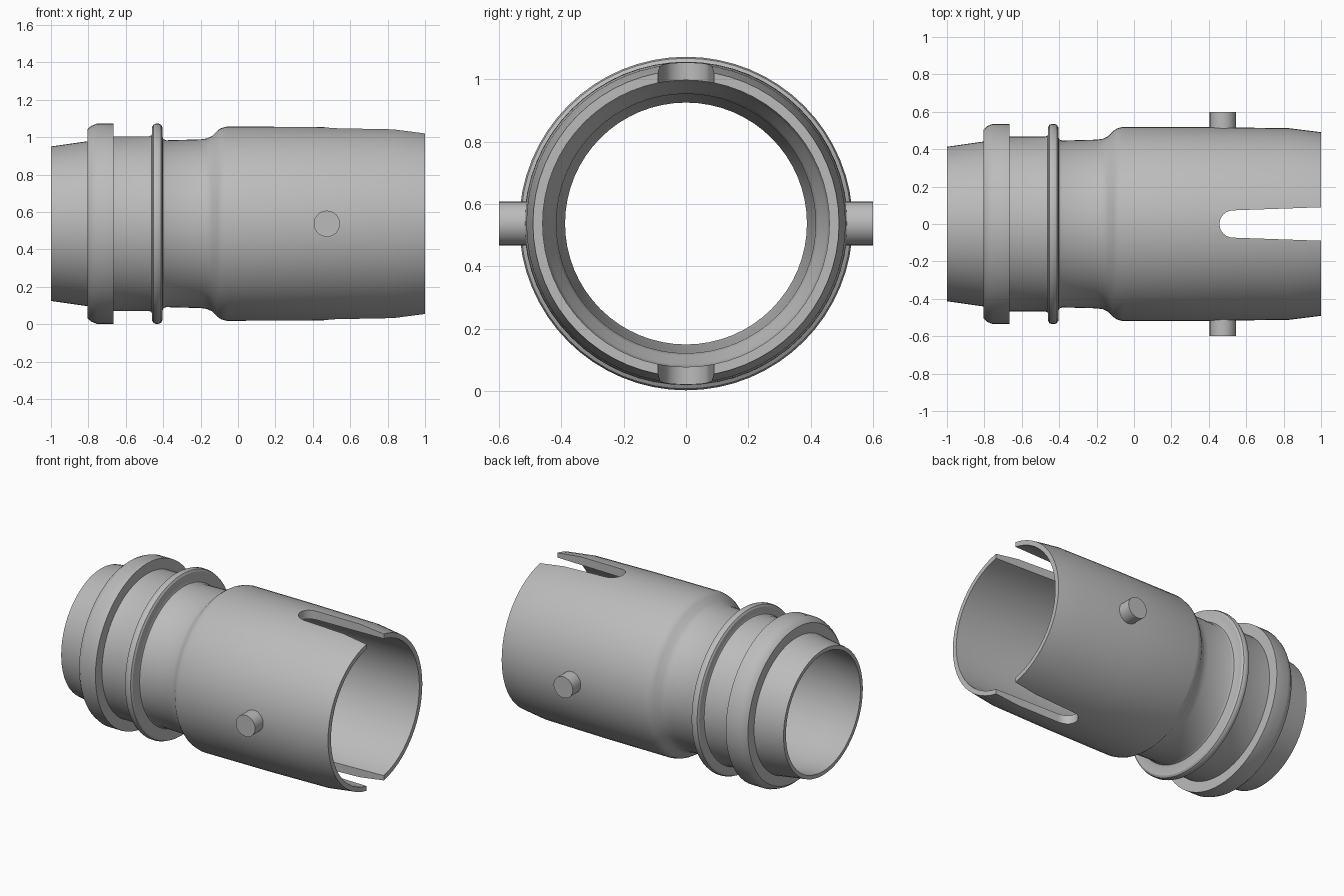
import bpy, bmesh, math
from mathutils import Matrix

if "Cube" in bpy.data.objects:
    bpy.data.objects.remove(bpy.data.objects["Cube"], do_unlink=True)

AXIS_Z = 0.537
SEGMENTS = 64

grey = bpy.data.materials.new("plain grey")
grey.use_nodes = True
grey.diffuse_color = (0.5, 0.5, 0.5, 1)
grey.node_tree.nodes["Principled BSDF"].inputs["Base Color"].default_value = (0.5, 0.5, 0.5, 1)


def make_object(name, bm):
    bmesh.ops.recalc_face_normals(bm, faces=bm.faces)
    mesh = bpy.data.meshes.new(name)
    bm.to_mesh(mesh)
    bm.free()
    mesh.materials.append(grey)
    obj = bpy.data.objects.new(name, mesh)
    bpy.context.collection.objects.link(obj)
    return obj


def smooth(obj):
    bpy.ops.object.select_all(action="DESELECT")
    obj.select_set(True)
    bpy.context.view_layer.objects.active = obj
    bpy.ops.object.shade_smooth_by_angle(angle=math.radians(30))


# Outer profile from the narrow end to the slotted end, as (x, radius)
outer = [(-1, .413), (-.805, .441), (-.805, .505), (-.785, .523), (-.755, .535),
         (-.665, .535), (-.665, .467), (-.475, .467), (-.463, .472), (-.459, .482),
         (-.459, .518), (-.452, .53), (-.44, .535), (-.425, .535), (-.412, .53),
         (-.405, .518), (-.405, .468), (-.4, .453), (-.385, .446), (-.2, .451),
         (-.165, .456), (-.14, .468), (-.11, .498), (-.09, .511), (-.06, .519),
         (.4, .518), (.83, .512), (1, .491)]
# Bore profile back from the slotted end
bore = [(1, .46), (-.05, .46), (-.09, .452), (-.13, .425), (-.17, .416),
        (-.805, .41), (-1, .388)]

# Sleeve: closed profile spun about the x axis
bm = bmesh.new()
rings = []
for x, r in outer + bore:
    rings.append([bm.verts.new((x, r * math.sin(a), AXIS_Z + r * math.cos(a)))
                  for a in (math.tau * i / SEGMENTS for i in range(SEGMENTS))])
for k, ring in enumerate(rings):
    nxt = rings[(k + 1) % len(rings)]
    for i in range(SEGMENTS):
        j = (i + 1) % SEGMENTS
        bm.faces.new((ring[i], ring[j], nxt[j], nxt[i]))
sleeve = make_object("sleeve", bm)

# Slot cutter: round-ended, widening plan passing through top and bottom
bm = bmesh.new()
plan = [(1.1, .093)]
for i in range(13):
    a = math.pi / 2 + math.pi * i / 12
    plan.append((.53 + .073 * math.cos(a), .073 * math.sin(a)))
plan.append((1.1, -.093))
face = bm.faces.new([bm.verts.new((x, y, -.2)) for x, y in plan])
walls = bmesh.ops.extrude_face_region(bm, geom=[face])
top = [v for v in walls["geom"] if isinstance(v, bmesh.types.BMVert)]
bmesh.ops.translate(bm, verts=top, vec=(0, 0, 1.5))
cutter = make_object("slot_cutter", bm)
cutter.hide_render = True

cut = sleeve.modifiers.new("slots", "BOOLEAN")
cut.operation = "DIFFERENCE"
cut.solver = "EXACT"
cut.object = cutter
bpy.context.view_layer.objects.active = sleeve
bpy.ops.object.modifier_apply(modifier=cut.name)
bpy.data.objects.remove(cutter, do_unlink=True)
smooth(sleeve)

# Locking pins on both sides
for name, side in (("front_pin", -1), ("back_pin", 1)):
    bm = bmesh.new()
    place = Matrix.Translation((.475, side * .545, AXIS_Z)) @ Matrix.Rotation(math.pi / 2, 4, "X")
    bmesh.ops.create_cone(bm, cap_ends=True, segments=32, radius1=.07, radius2=.07,
                          depth=.11, matrix=place)
    smooth(make_object(name, bm))
